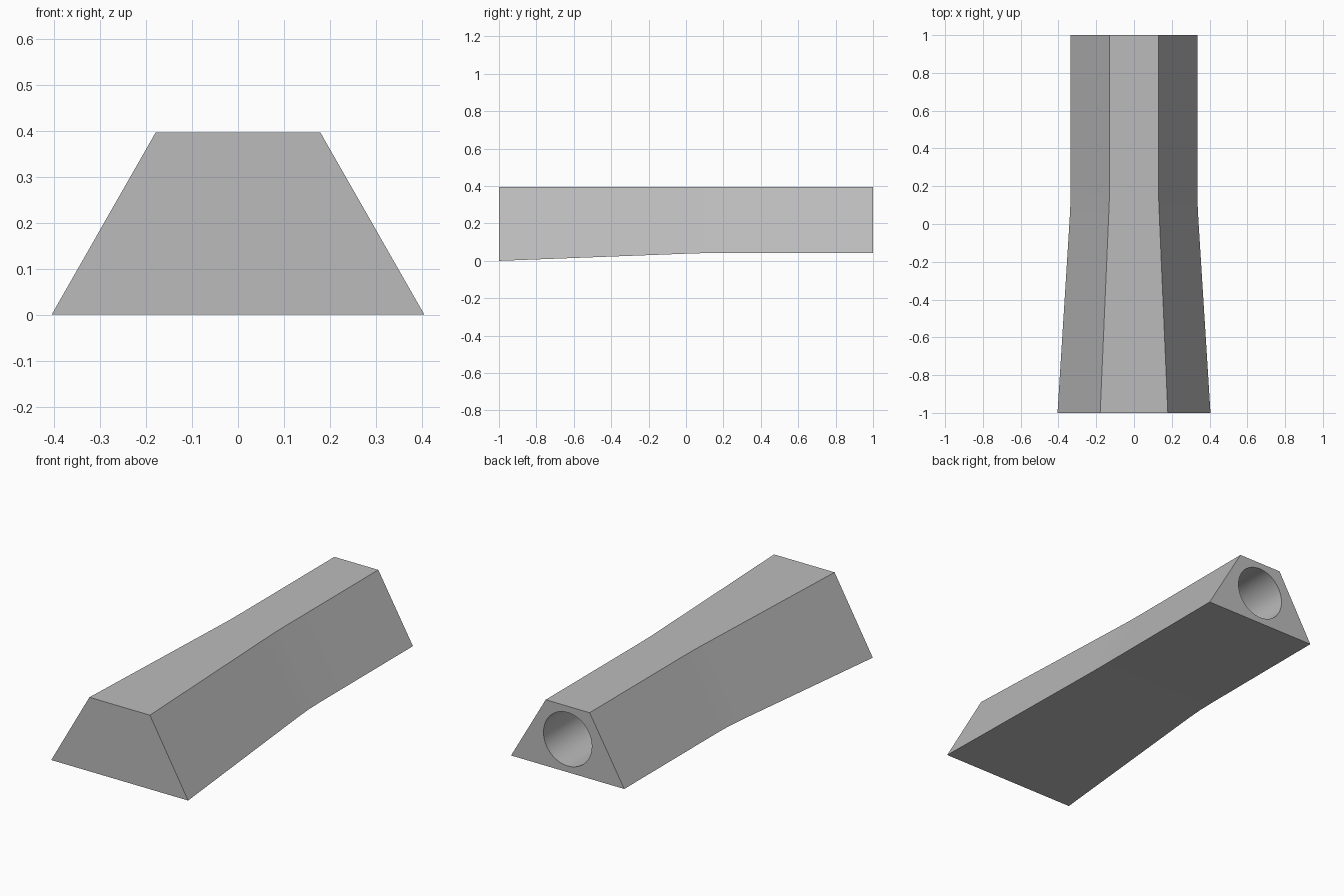
import bpy
import bmesh
import math

cube = bpy.data.objects.get("Cube")
if cube:
    bpy.data.objects.remove(cube, do_unlink=True)

TOP = 0.396          # the top face stays level
HOLE_RADIUS = 0.143
HOLE_DEPTH = 0.9

# One flat colour
grey = bpy.data.materials.new("light grey")
grey.use_nodes = True
colour = (0.5, 0.5, 0.5, 1)
grey.diffuse_color = colour
grey.node_tree.nodes["Principled BSDF"].inputs["Base Color"].default_value = colour

# Trapezoid stations along the bar: y, half bottom, half top, underside height
stations = [
    (-1.0, 0.405, 0.179, 0.0),
    (0.02, 0.341, 0.135, 0.039),
    (0.12, 0.336, 0.131, 0.042),
    (0.22, 0.335, 0.13, 0.043),
    (1.0, 0.335, 0.13, 0.043),
]

# Flared bar lofted through the stations
bm = bmesh.new()
rings = []
for y, bottom, top, z in stations:
    corners = [(-bottom, z), (bottom, z), (top, TOP), (-top, TOP)]
    rings.append([bm.verts.new((x, y, h)) for x, h in corners])
for a, b in zip(rings, rings[1:]):
    for i in range(4):
        j = (i + 1) % 4
        bm.faces.new((a[i], a[j], b[j], b[i]))
bm.faces.new(rings[0])
bm.faces.new(rings[-1])
bmesh.ops.recalc_face_normals(bm, faces=bm.faces)
mesh = bpy.data.meshes.new("flared_bar")
bm.to_mesh(mesh)
bm.free()
bar = bpy.data.objects.new("flared_bar", mesh)
bpy.context.collection.objects.link(bar)
mesh.materials.append(grey)

# Round socket bored into the back end
bpy.ops.mesh.primitive_cylinder_add(
    vertices=64, radius=HOLE_RADIUS, depth=2 * HOLE_DEPTH,
    location=(0, 1, (stations[-1][3] + TOP) / 2), rotation=(math.pi / 2, 0, 0))
cutter = bpy.context.object
cutter.name = "socket_cutter"
cutter.hide_render = True
cutter.data.materials.append(grey)

bore = bar.modifiers.new("socket", 'BOOLEAN')
bore.operation = 'DIFFERENCE'
bore.solver = 'EXACT'
bore.object = cutter

bpy.ops.object.select_all(action='DESELECT')
bar.select_set(True)
bpy.context.view_layer.objects.active = bar
bpy.ops.object.modifier_apply(modifier=bore.name)
bpy.data.objects.remove(cutter, do_unlink=True)
bpy.ops.object.shade_smooth_by_angle(angle=math.radians(30))
